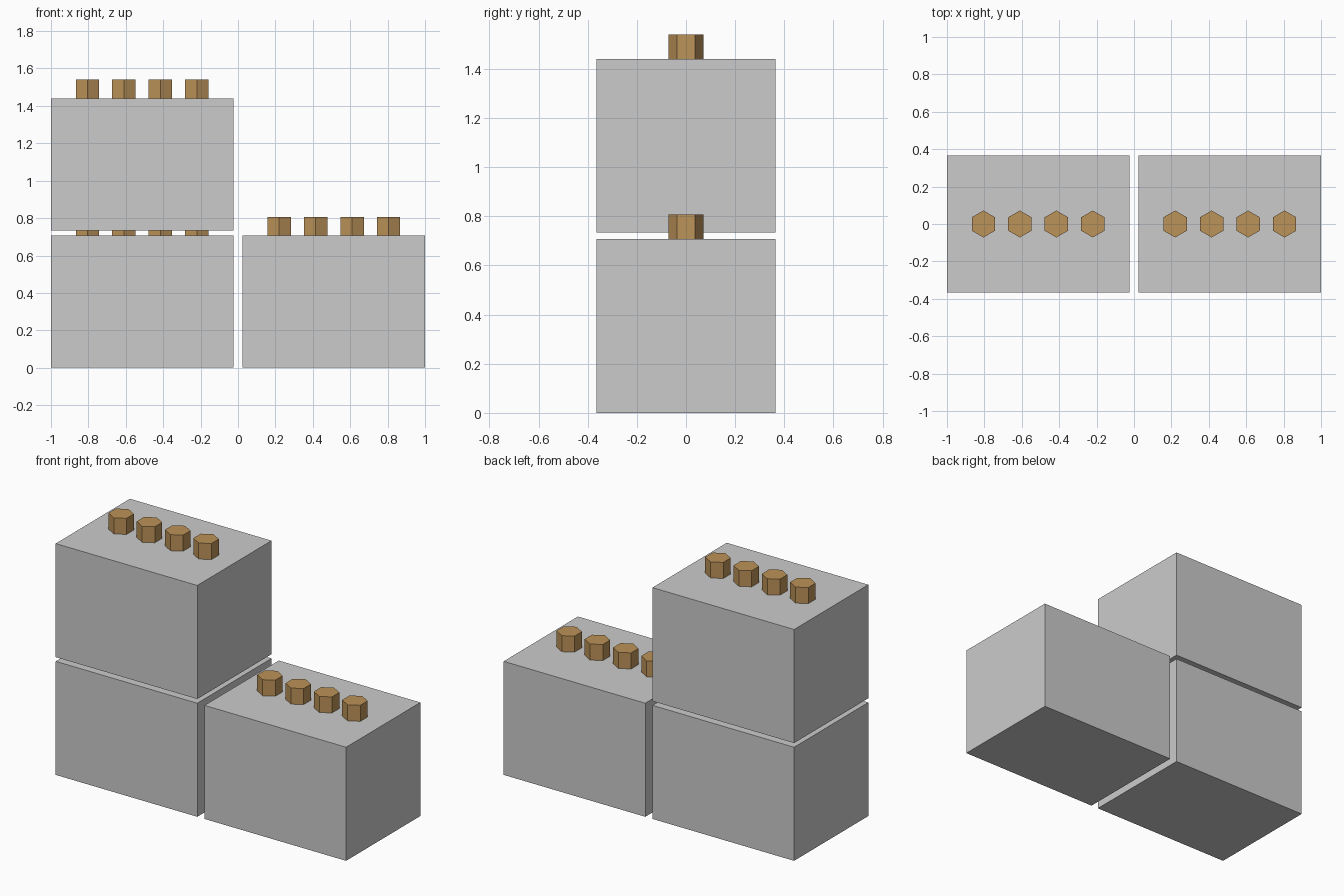
import bpy

if "Cube" in bpy.data.objects:
    bpy.data.objects.remove(bpy.data.objects["Cube"])

W, D, H = 0.975, 0.73, 0.707        # block size
PEG_R, PEG_H, STEP = 0.072, 0.10, 0.195

brown = bpy.data.materials.new("peg_brown")
brown.diffuse_color = (0.5, 0.29, 0.1, 1)
brown.use_nodes = True
brown.node_tree.nodes["Principled BSDF"].inputs["Base Color"].default_value = brown.diffuse_color


def block(name, x, z):
    # Plain block
    bpy.ops.mesh.primitive_cube_add(size=1, location=(x, 0, z + H / 2))
    body = bpy.context.object
    body.name = name
    body.scale = (W, D, H)
    # Row of four hexagonal pegs on top, points facing front and back
    for i in range(4):
        bpy.ops.mesh.primitive_cylinder_add(
            vertices=6, radius=PEG_R, depth=PEG_H,
            location=(x + (i - 1.5) * STEP, 0, z + H + PEG_H / 2))
        peg = bpy.context.object
        peg.name = f"{name}_peg_{i + 1}"
        peg.data.materials.append(brown)


# Two blocks side by side, one stacked on the left
block("lower_left_block", -0.5125, 0)
block("lower_right_block", 0.5125, 0)
block("upper_left_block", -0.5125, 0.733)
